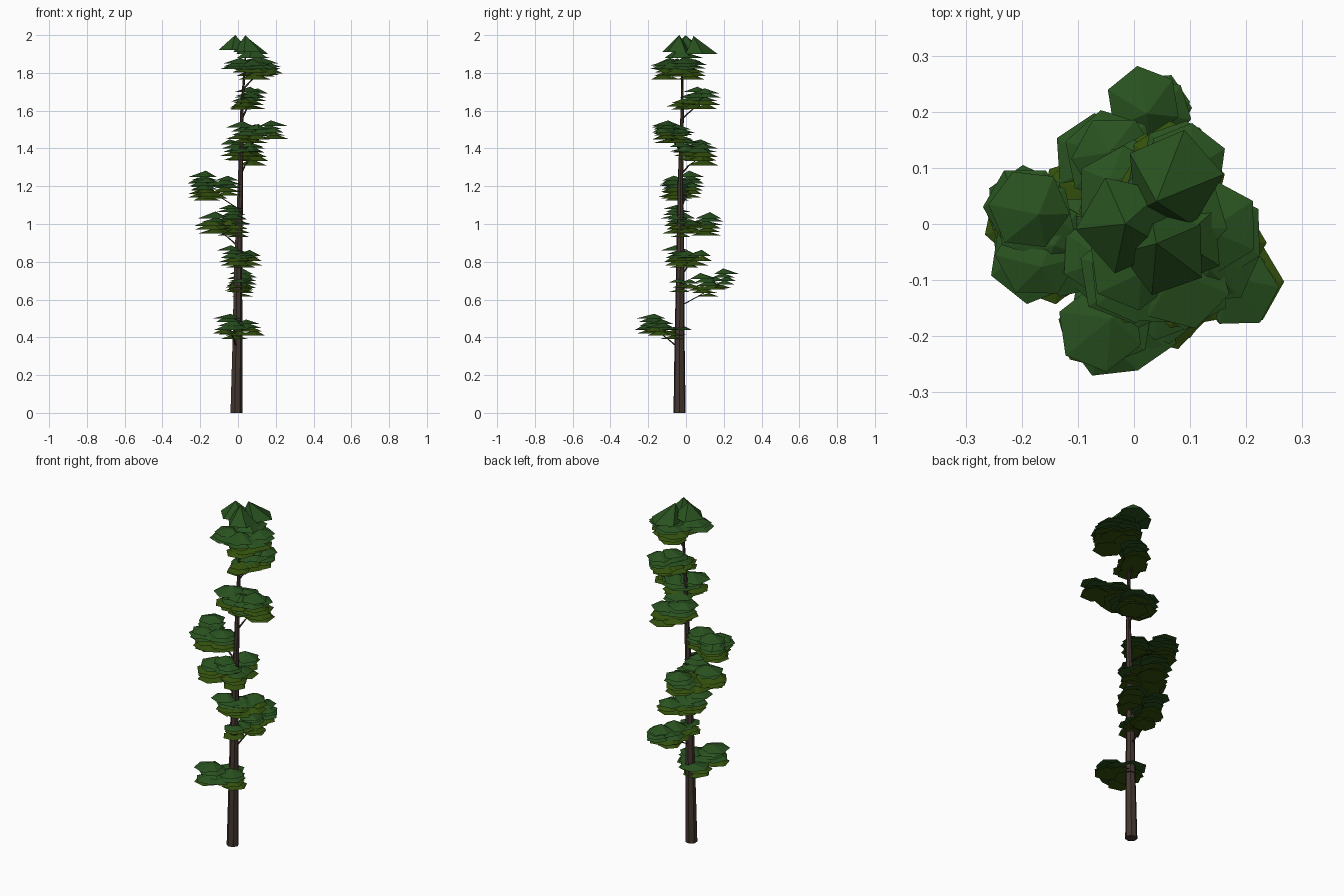
import bpy, bmesh, math, random
from mathutils import Vector, Matrix

if "Cube" in bpy.data.objects:
    bpy.data.objects.remove(bpy.data.objects["Cube"])

random.seed(4)


def material(name, rgb):
    m = bpy.data.materials.new(name)
    m.diffuse_color = (*rgb, 1)
    m.use_nodes = True
    m.node_tree.nodes["Principled BSDF"].inputs["Base Color"].default_value = m.diffuse_color
    return m


BARK = material("brown bark", (0.058, 0.038, 0.030))
GREEN = material("dark green", (0.022, 0.084, 0.014))
OLIVE = material("olive green", (0.033, 0.080, 0.004))


def finish(bm, name, mats):
    bmesh.ops.recalc_face_normals(bm, faces=bm.faces)
    me = bpy.data.meshes.new(name)
    bm.to_mesh(me)
    bm.free()
    for m in mats:
        me.materials.append(m)
    ob = bpy.data.objects.new(name, me)
    bpy.context.collection.objects.link(ob)
    return ob


def limb(name, path, sides):
    """Tapered tube through (x, y, z, radius) points."""
    bm = bmesh.new()
    rings = []
    for x, y, z, r in path:
        rings.append([bm.verts.new((x + r * math.cos(math.tau * i / sides),
                                    y + r * math.sin(math.tau * i / sides), z))
                      for i in range(sides)])
    for a, b in zip(rings, rings[1:]):
        for i in range(sides):
            j = (i + 1) % sides
            bm.faces.new((a[i], a[j], b[j], b[i]))
    bm.faces.new(rings[0])
    bm.faces.new(rings[-1])
    finish(bm, name, [BARK])


def tuft(bm, x, y, z, r, h, sides, mat, lean=(0, 0)):
    """One low cone of needles with a flat underside at z and a leaning tip."""
    place = Matrix.Translation((x, y, z + h / 2)) @ Matrix.Rotation(random.uniform(0, 6), 4, 'Z')
    vs = bmesh.ops.create_cone(bm, cap_ends=True, segments=sides, radius1=r,
                               radius2=0, depth=h, matrix=place)["verts"]
    for v in vs:
        if v.co.z > z + h * 0.5:
            v.co += Vector((*lean, 0))
    for f in {f for v in vs for f in v.link_faces}:
        f.material_index = mat


TRUNK = [(-0.01, -0.034, 0, 0.033), (-0.004, -0.034, 0.4, 0.027), (0, -0.03, 0.8, 0.022),
         (0.012, -0.03, 1.2, 0.015), (0.02, -0.02, 1.6, 0.009), (0.04, -0.02, 1.9, 0.004)]


def trunk_at(z):
    for a, b in zip(TRUNK, TRUNK[1:]):
        if a[2] <= z <= b[2]:
            return Vector(a[:3]).lerp(Vector(b[:3]), (z - a[2]) / (b[2] - a[2]))


def cluster(name, lobes):
    """Stacks of tufts; a lobe is (x, y, lowest z, highest z, radius)."""
    bm = bmesh.new()
    low = min(l[2] for l in lobes)
    high = max(l[3] for l in lobes)

    def place(x, y, z, r):
        rr = r * random.uniform(0.88, 1.08)
        j, t = 0.016, 0.3 * rr
        tuft(bm, x + random.uniform(-j, j), y + random.uniform(-j, j), z, rr,
             rr * random.uniform(0.3, 0.45), 6, 1 if z < low + 0.42 * (high - low) else 0,
             (random.uniform(-t, t), random.uniform(-t, t)))

    for x, y, z0, z1, r in lobes:
        n = max(3, round((z1 - z0) / 0.02) + 1)
        for i in range(n):
            place(x, y, z0 + (z1 - z0) * i / (n - 1), r)
    # tufts that bridge neighbouring lobes
    for a, b in zip(lobes, lobes[1:]):
        for t in (0.35, 0.5, 0.65):
            m = [p + (q - p) * t for p, q in zip(a, b)]
            place(m[0], m[1], random.uniform(m[2], m[3]), m[4])
    finish(bm, name + "_foliage", [GREEN, OLIVE])
    # thin branch rising from the trunk into the first lobe
    x, y, z0, z1, r = lobes[0]
    s = trunk_at(low - 0.05)
    limb(name + "_branch", [(*s, 0.007), (s.x + 0.4 * (x - s.x), s.y + 0.4 * (y - s.y), low, 0.005),
                            (x, y, (z0 + z1) / 2, 0.003)], 5)


limb("trunk", TRUNK, 7)

# foliage levels, bottom to top
cluster("level_1", [(-0.05, -0.185, 0.42, 0.50, 0.08), (0.06, -0.14, 0.41, 0.47, 0.075),
                    (-0.03, -0.06, 0.39, 0.44, 0.078)])
cluster("level_2", [(0.03, 0.2, 0.66, 0.735, 0.063), (0.01, 0.11, 0.615, 0.71, 0.07),
                    (-0.01, -0.03, 0.64, 0.69, 0.065)])
cluster("level_3", [(0.05, 0.06, 0.78, 0.83, 0.075), (-0.03, -0.05, 0.80, 0.86, 0.075),
                    (0.01, 0, 0.77, 0.82, 0.075)])
cluster("level_4", [(-0.14, -0.04, 0.95, 1.03, 0.08), (-0.05, 0.11, 0.94, 1.03, 0.08),
                    (0, -0.02, 0.93, 1.0, 0.063), (-0.03, -0.05, 1.03, 1.08, 0.068)])
cluster("level_5", [(-0.18, 0.02, 1.14, 1.25, 0.075), (-0.165, -0.06, 1.125, 1.22, 0.08),
                    (-0.06, -0.05, 1.15, 1.23, 0.078)])
cluster("level_6", [(0.07, 0.08, 1.31, 1.40, 0.085), (-0.01, 0.05, 1.34, 1.42, 0.085),
                    (0.06, 0, 1.36, 1.43, 0.08)])
cluster("level_7", [(0.175, -0.11, 1.45, 1.52, 0.073), (0.03, -0.09, 1.43, 1.51, 0.085),
                    (0.09, -0.04, 1.43, 1.5, 0.08)])
cluster("level_8", [(0.08, 0.11, 1.61, 1.69, 0.073), (0.02, -0.04, 1.605, 1.64, 0.06),
                    (0.05, 0.06, 1.61, 1.7, 0.075)])
cluster("level_9", [(0.145, -0.02, 1.78, 1.85, 0.085), (0.1, -0.1, 1.765, 1.84, 0.08),
                    (0.0, -0.09, 1.82, 1.85, 0.082), (0.08, 0.02, 1.765, 1.88, 0.085)])

# pointed crown tip
bm = bmesh.new()
for x, y, z, r, h, lean in ((-0.015, 0, 1.92, 0.09, 0.08, (0, 0)),
                            (0.07, 0.08, 1.9, 0.09, 0.095, (-0.03, -0.04)),
                            (0.055, -0.05, 1.91, 0.08, 0.09, (-0.015, 0.015)),
                            (0.08, -0.03, 1.88, 0.085, 0.06, (0, 0))):
    tuft(bm, x, y, z, r, h, 5, 0, lean)
finish(bm, "crown_tip", [GREEN])
